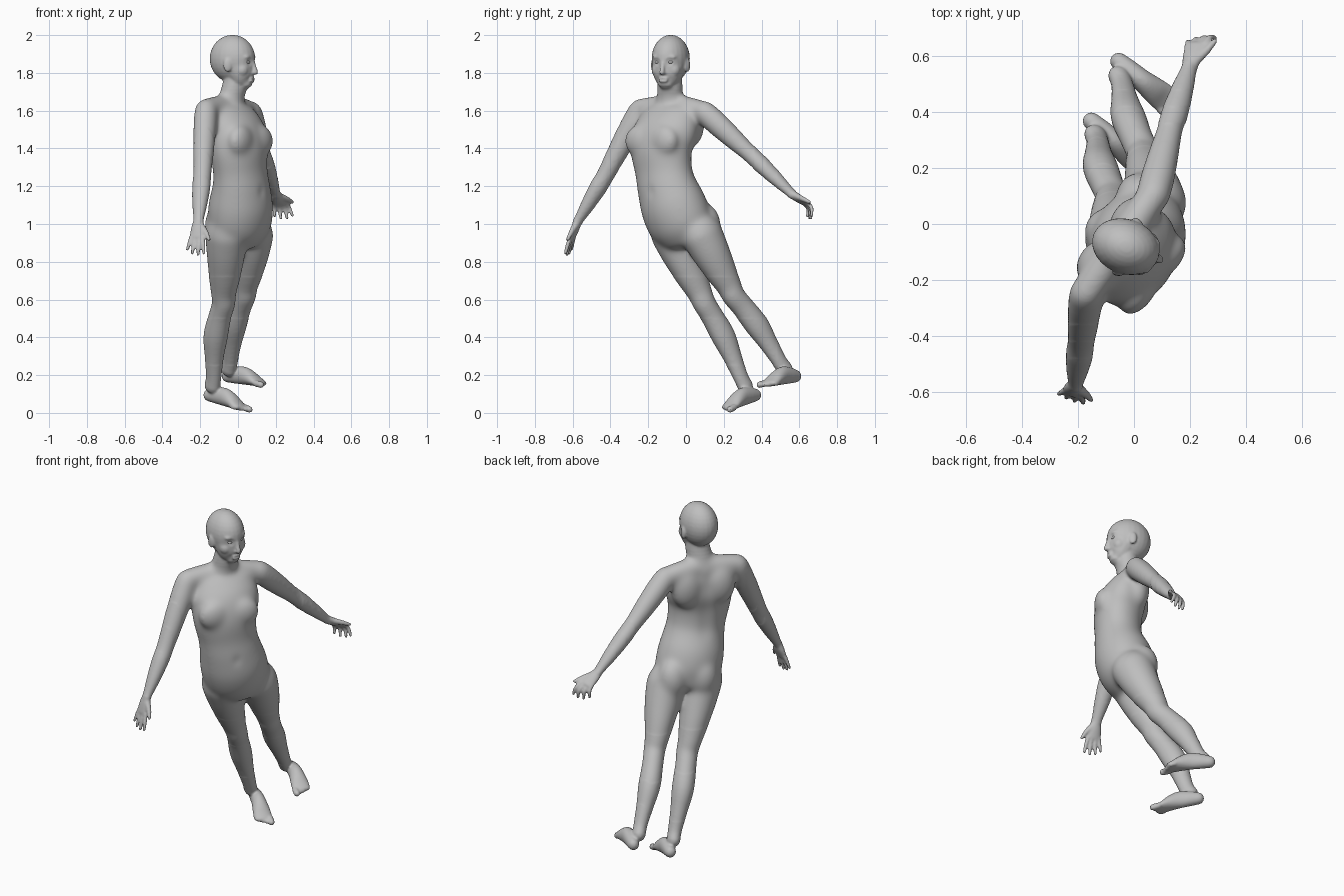
import bpy, bmesh, math
from mathutils import Vector, Matrix

cube = bpy.data.objects.get("Cube")
if cube:
    bpy.data.objects.remove(cube, do_unlink=True)

skin = bpy.data.materials.new("grey_skin")
skin.use_nodes = True
grey = (0.52, 0.52, 0.52, 1)
skin.diffuse_color = grey
skin.node_tree.nodes["Principled BSDF"].inputs["Base Color"].default_value = grey

UP = Vector((0, 0, 1))
FRONT = Vector((0.78, -0.62, 0)).normalized()   # body facing
LEFT = UP.cross(FRONT)
FACE = Vector((0.934, -0.358, 0)).normalized()  # head facing
EAR = UP.cross(FACE)
bm = bmesh.new()


def tube(rows, side, cap=1.0, steps=4, sides=20):
    """Smooth elliptical tube with domed ends; each row is x, y, z, half width, half depth."""
    p = [Vector(r) for r in rows]
    p = [p[0] * 2 - p[1]] + p + [p[-1] * 2 - p[-2]]
    pts = []
    for a, b, c, d in zip(p, p[1:], p[2:], p[3:]):
        for k in range(steps):
            t = k / steps
            pts.append((b * 2 + (c - a) * t + (a * 2 - b * 5 + c * 4 - d) * t ** 2
                        + (b * 3 - a - c * 3 + d) * t ** 3) * 0.5)
    pts.append(p[-2])
    spots = [Vector(q[:3]) for q in pts]
    rings = []
    last = len(pts) - 1
    for i, q in enumerate(pts):
        axis = (spots[min(i + 1, last)] - spots[max(i - 1, 0)]).normalized()
        ring = [(spots[i], axis, q[3], q[4])]
        if i in (0, last):
            sign = -1 if i == 0 else 1
            for deg in (30, 55, 80):
                s, c = math.sin(math.radians(deg)), math.cos(math.radians(deg))
                ring.append((spots[i] + axis * sign * s * cap * min(q[3], q[4]),
                             axis, q[3] * c, q[4] * c))
            if i == 0:
                ring.reverse()
        rings += ring
    loops = []
    for centre, axis, a, b in rings:
        u = (side - axis * side.dot(axis)).normalized()
        v = axis.cross(u)
        loops.append([bm.verts.new(centre + u * a * math.cos(w) + v * b * math.sin(w))
                      for w in (math.tau * j / sides for j in range(sides))])
    for lo, hi in zip(loops, loops[1:]):
        for j in range(sides):
            k = (j + 1) % sides
            bm.faces.new((lo[j], lo[k], hi[k], hi[j]))
    bm.faces.new(loops[0][::-1])
    bm.faces.new(loops[-1])


def ball(target, centre, forward, radii):
    """Ellipsoid with radii along forward, left and up."""
    m = Matrix((forward, UP.cross(forward), UP)).transposed().to_4x4()
    m = Matrix.Translation(centre) @ m @ Matrix.Diagonal((*radii, 1))
    bmesh.ops.create_uvsphere(target, u_segments=24, v_segments=16, radius=1, matrix=m)


def limb(joints, profile, side, forward):
    """Three-joint limb; each profile row is place along it, forward shift, width, depth."""
    a, b, c = (Vector(j) for j in joints)
    rows = []
    for s, shift, w, d in profile:
        spot = a.lerp(b, s) if s < 1 else b.lerp(c, s - 1)
        rows.append((*(spot + forward * shift), w, d))
    tube(rows, side)


def at_head(f, l, z):
    return Vector((-0.018, -0.085, z)) + FACE * f + EAR * l


# Torso, breasts and shoulder blades
tube([(0.005, 0, 0.93, 0.15, 0.125), (0.012, -0.03, 1.0, 0.182, 0.155),
      (0.014, -0.068, 1.1, 0.184, 0.162), (0.016, -0.102, 1.2, 0.169, 0.142),
      (0.012, -0.118, 1.28, 0.164, 0.13), (0.002, -0.13, 1.4, 0.18, 0.136),
      (-0.015, -0.105, 1.5, 0.192, 0.13), (-0.04, -0.088, 1.59, 0.165, 0.09)],
     LEFT, cap=0.4, sides=32)
chest = Vector((0, -0.13, 1.44)) + FRONT * 0.086
back = Vector((-0.02, -0.1, 1.52)) - FRONT * 0.07
for s in (-1, 1):
    ball(bm, chest + LEFT * s * 0.083, FRONT, (0.052, 0.09, 0.085))
    ball(bm, back + LEFT * s * 0.095, FRONT, (0.062, 0.09, 0.12))

# Shoulder girdle and neck
tube([(-0.17, -0.245, 1.605, 0.058, 0.06), (-0.115, -0.162, 1.615, 0.062, 0.063),
      (-0.05, -0.08, 1.625, 0.064, 0.064), (0.008, 0.012, 1.612, 0.06, 0.063),
      (0.068, 0.1, 1.59, 0.056, 0.06)], FRONT)
tube([(-0.05, -0.085, 1.6, 0.1, 0.075), (-0.036, -0.085, 1.66, 0.076, 0.067),
      (-0.018, -0.085, 1.73, 0.068, 0.064), (-0.012, -0.085, 1.79, 0.064, 0.063)], LEFT)

# Head, jaw, nose, lips, brow, cheeks and ears
ball(bm, at_head(-0.012, 0, 1.875), FACE, (0.124, 0.098, 0.126))
tube([(*at_head(f, 0, z), a, b) for f, z, a, b in
      ((0.066, 1.737, 0.038, 0.036), (0.05, 1.76, 0.063, 0.06),
       (0.033, 1.8, 0.081, 0.08), (0.012, 1.85, 0.091, 0.1))], EAR, cap=0.65)
tube([(*at_head(f, 0, z), r, r) for f, z, r in
      ((0.098, 1.868, 0.013), (0.11, 1.83, 0.013), (0.119, 1.803, 0.014))], EAR)
for z in (1.758, 1.771):
    ball(bm, at_head(0.1, 0, z), FACE, (0.011, 0.027, 0.009))
for s in (-1, 1):
    ball(bm, at_head(0.105, s * 0.01, 1.8), FACE, (0.012, 0.01, 0.009))
    ball(bm, at_head(0.056, s * 0.044, 1.815), FACE, (0.038, 0.036, 0.04))
    ball(bm, at_head(0.079, s * 0.032, 1.884), FACE, (0.025, 0.036, 0.016))
    ball(bm, at_head(-0.003, s * 0.097, 1.84), (FACE - EAR * s * 0.35).normalized(),
         (0.023, 0.011, 0.037))

# Legs, buttocks and feet
leg = [(0, -0.005, 0.108, 0.12), (0.3, 0, 0.1, 0.106), (0.6, 0, 0.083, 0.089),
       (0.85, 0, 0.066, 0.07), (1, 0.005, 0.061, 0.064), (1.15, -0.01, 0.059, 0.063),
       (1.4, -0.024, 0.061, 0.068), (1.65, -0.017, 0.048, 0.053),
       (1.88, -0.006, 0.038, 0.043), (2, -0.008, 0.037, 0.046)]
foot = [(0.037, 0.036, 0.032, 0.034), (0.085, 0.044, 0.036, 0.043),
        (0.14, 0.049, 0.039, 0.048), (0.19, 0.04, 0.046, 0.04),
        (0.235, 0.026, 0.051, 0.026), (0.262, 0.019, 0.048, 0.018)]
for inner, joints, heel, toe in (
        (1, ((-0.058, -0.08, 0.95), (-0.08, 0.1, 0.58), (-0.13, 0.31, 0.14)),
         (-0.185, 0.395, 0.067), (0.05, 0.195, 0)),
        (-1, ((0.08, 0.078, 0.95), (0.03, 0.255, 0.62), (-0.045, 0.52, 0.23)),
         (-0.085, 0.605, 0.162), (0.16, 0.405, 0.133))):
    limb(joints, leg, LEFT, FRONT)
    seat = Vector(joints[0]) - FRONT * 0.062 + LEFT * inner * 0.02 + UP * 0.04
    ball(bm, seat, FRONT, (0.083, 0.085, 0.12))
    heel, toe = Vector(heel), Vector(toe)
    along = (toe - heel).normalized()
    across = UP.cross(along).normalized()
    rise = along.cross(across)
    tube([(*(heel + along * s + rise * h), a, b) for s, h, a, b in foot], across)
    for i in range(5):
        r = 0.018 if i == 0 else 0.0135 - 0.0006 * i
        root = heel + along * (0.262 - 0.008 * i) + rise * 0.018
        root += across * inner * (0.036 - 0.022 * i + 0.0008 * i * i)
        end = root + along * (0.034 - 0.003 * i) - rise * 0.004
        tube([(*root, r, r), (*end, r, r)], across, sides=12)

# Arms and hands
arm = [(0, 0, 0.062, 0.064), (0.25, 0, 0.063, 0.065), (0.6, 0, 0.057, 0.058),
       (0.9, 0, 0.05, 0.049), (1.05, 0, 0.049, 0.047), (1.25, 0, 0.05, 0.046),
       (1.6, 0, 0.041, 0.037), (1.9, 0, 0.03, 0.026), (2, 0, 0.03, 0.024)]
for joints, aim, thumb_side, curl in (
        (((-0.17, -0.245, 1.6), (-0.19, -0.43, 1.25), (-0.21, -0.575, 1.01)),
         (-0.08, -0.33, -0.94), (0.93, -0.32, -0.1), (-0.1, -0.2, -0.97)),
        (((0.068, 0.1, 1.59), (0.13, 0.345, 1.365), (0.2, 0.565, 1.155)),
         (0.22, 0.72, -0.45), (0.92, 0.2, 0.1), (0.25, -0.05, -0.96))):
    limb(joints, arm, FRONT, FRONT)
    wrist = Vector(joints[2])
    aim, wide, curl = (Vector(v).normalized() for v in (aim, thumb_side, curl))
    tube([(*(wrist + aim * s), a, b) for s, a, b in
          ((0, 0.029, 0.023), (0.04, 0.038, 0.021), (0.085, 0.042, 0.015))], wide)
    for i in range(4):
        size = (0.95, 1.05, 1, 0.8)[i]
        root = wrist + aim * 0.085 + wide * (0.032 - 0.0212 * i)
        middle = root + (aim + curl * 0.6 + wide * (0.3 - 0.22 * i)).normalized() * 0.044 * size
        end = middle + (curl + wide * (0.15 - 0.12 * i)).normalized() * 0.046 * size
        tube([(*root, 0.012, 0.012), (*middle, 0.011, 0.011), (*end, 0.009, 0.009)],
             wide, sides=12)
    tube([(*(wrist + aim * s + wide * w), r, r) for s, w, r in
          ((0.02, 0.018, 0.018), (0.055, 0.048, 0.014), (0.09, 0.068, 0.01))], aim, sides=12)

# Fuse all parts into one skin
bmesh.ops.recalc_face_normals(bm, faces=bm.faces)
mesh = bpy.data.meshes.new("rough_body")
bm.to_mesh(mesh)
bm.free()
body = bpy.data.objects.new("body", mesh)
bpy.context.collection.objects.link(body)
fuse = body.modifiers.new("fuse", "REMESH")
fuse.mode = "VOXEL"
fuse.voxel_size = 0.006
soften = body.modifiers.new("soften", "SMOOTH")
soften.factor = 0.5
soften.iterations = 7
fused = bpy.data.meshes.new_from_object(
    body.evaluated_get(bpy.context.evaluated_depsgraph_get()))
body.modifiers.clear()
body.data = fused
fused.name = "body"

# Press in the eye sockets, mouth, navel and spine
belly = Vector((0.016, -0.102, 1.17)) + FRONT * 0.145
dents = [(at_head(0.102, s * 0.036, 1.858), 0.024, -FACE * 0.006) for s in (-1, 1)]
dents += [(at_head(0.112, s * 0.012, 1.765), 0.01, -FACE * 0.003) for s in (-1, 0, 1)]
dents.append((belly, 0.02, -FRONT * 0.02))
for k in range(9):
    dents.append((Vector((-0.005, -0.12, 1.24 + 0.035 * k)) - FRONT * 0.125, 0.05, FRONT * 0.004))
for v in fused.vertices:
    for spot, reach, push in dents:
        gap = (v.co - spot).length / reach
        if gap < 1:
            v.co += push * (1 - gap * gap)

# Blend the limbs, then the trunk, into one soft shape
bm = bmesh.new()
bm.from_mesh(fused)
for low, high, spread, passes in ((0.25, 1.73, 0.48, 12), (0.5, 1.71, 0.42, 18),
                                  (0.72, 1.69, 0.36, 30)):
    zone = [v for v in bm.verts if low < v.co.z < high and abs(v.co.y) < spread]
    for k in range(passes):
        bmesh.ops.smooth_vert(bm, verts=zone, factor=0.5,
                              use_axis_x=True, use_axis_y=True, use_axis_z=True)
bm.to_mesh(fused)
bm.free()

# Eyes
parts = [body]
for name, s in (("right_eye", -1), ("left_eye", 1)):
    eye = bmesh.new()
    ball(eye, at_head(0.084, s * 0.035, 1.857), FACE, (0.015, 0.017, 0.01))
    data = bpy.data.meshes.new(name)
    eye.to_mesh(data)
    eye.free()
    parts.append(bpy.data.objects.new(name, data))
    bpy.context.collection.objects.link(parts[-1])

# Finish the surfaces
for part in parts:
    part.data.materials.clear()
    part.data.materials.append(skin)
    part.data.polygons.foreach_set("use_smooth", [True] * len(part.data.polygons))
    part.data.update()
